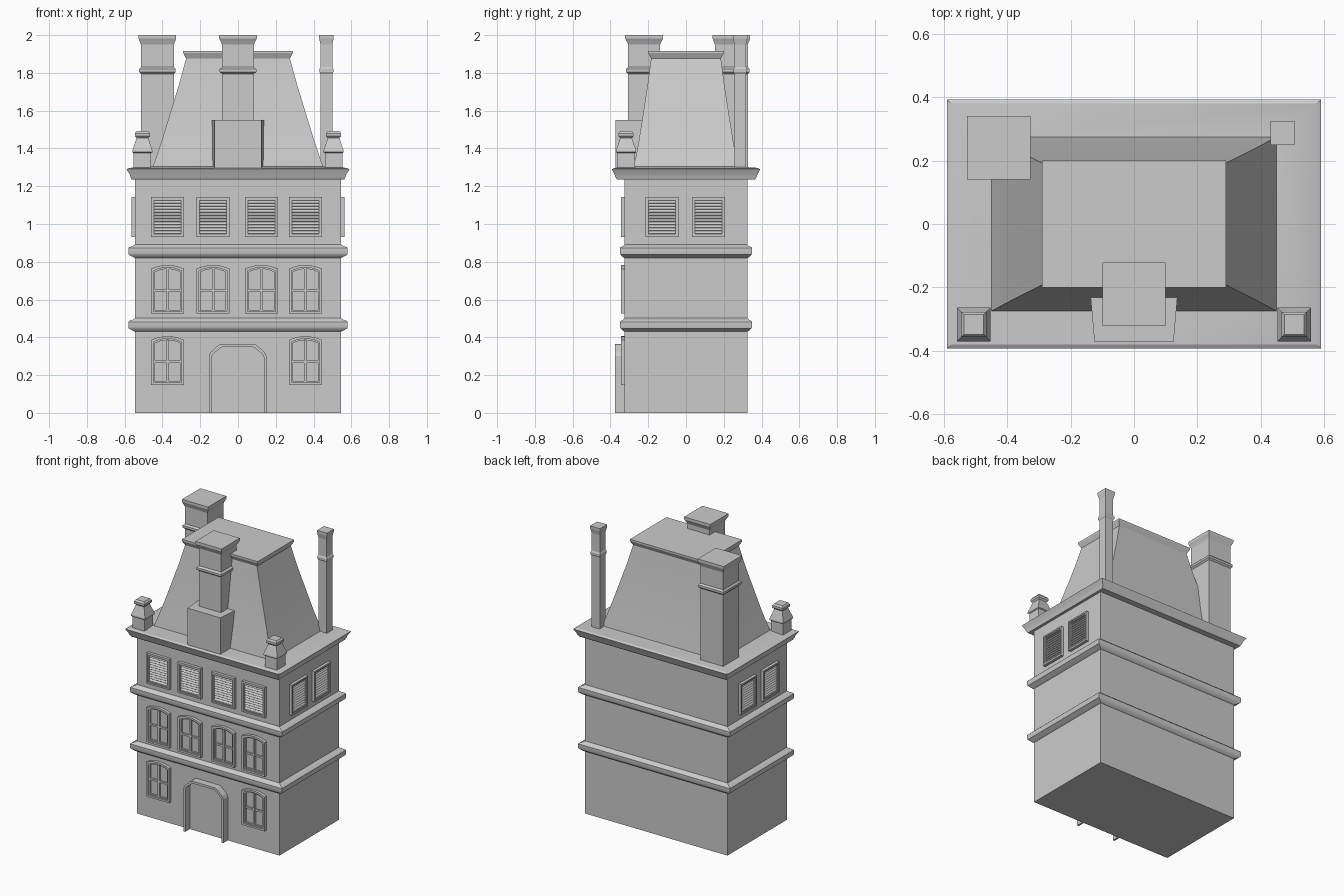
import bpy, bmesh, math
from mathutils import Matrix, Vector

if "Cube" in bpy.data.objects:
    bpy.data.objects.remove(bpy.data.objects["Cube"])


def finish(name, bm, matrix=None, smooth=None):
    bmesh.ops.recalc_face_normals(bm, faces=bm.faces)
    me = bpy.data.meshes.new(name)
    bm.to_mesh(me)
    bm.free()
    ob = bpy.data.objects.new(name, me)
    bpy.context.collection.objects.link(ob)
    if matrix:
        ob.matrix_world = matrix
    if smooth:
        bpy.ops.object.select_all(action='DESELECT')
        ob.select_set(True)
        bpy.context.view_layer.objects.active = ob
        bpy.ops.object.shade_smooth_by_angle(angle=math.radians(smooth))
    return ob


def loft(name, rings, cx=0, cy=0, smooth=None, bottom=True, top=True):
    """Stack of rectangles given as (half x, half y, z)."""
    bm = bmesh.new()
    loops = [[bm.verts.new((cx + sx * hx, cy + sy * hy, z))
              for sx, sy in ((-1, -1), (1, -1), (1, 1), (-1, 1))] for hx, hy, z in rings]
    for a, b in zip(loops, loops[1:]):
        for i in range(4):
            j = (i + 1) % 4
            bm.faces.new((a[i], a[j], b[j], b[i]))
    if bottom:
        bm.faces.new(loops[0][::-1])
    if top:
        bm.faces.new(loops[-1])
    return finish(name, bm, smooth=smooth)


def frame(bm, outer, inner, d0, d1, closed=True):
    """Flat surround between two outlines, standing from depth d0 to d1."""
    sec = [[bm.verts.new(p) for p in ((*o, d0), (*o, d1), (*i, d1), (*i, d0))]
           for o, i in zip(outer, inner)]
    n = len(sec)
    for k in range(n if closed else n - 1):
        a, b = sec[k], sec[(k + 1) % n]
        for i in range(3):
            bm.faces.new((a[i], b[i], b[i + 1], a[i + 1]))
    if not closed:
        bm.faces.new(sec[0])
        bm.faces.new(sec[-1])


def bar(bm, u, v, w, h, d0, d1, tilt=0):
    m = (Matrix.Translation((u, v, (d0 + d1) / 2)) @ Matrix.Rotation(tilt, 4, 'X')
         @ Matrix.Diagonal((w, h, d1 - d0, 1)))
    bmesh.ops.create_cube(bm, size=1, matrix=m)


def arch(hw, z0, z1, rise, n=8):
    pts = [(-hw, z0), (hw, z0)]
    for i in range(n + 1):
        t = 1 - 2 * i / n
        pts.append((hw * t, z1 - rise * t * t))
    return pts


def rect(hw, z0, z1):
    return [(-hw, z0), (hw, z0), (hw, z1), (-hw, z1)]


HX, HY = 0.545, 0.325


def wall(side, along, z=0):
    """Placement on a wall: local x along the wall, y up, z outward."""
    turn = {'front': 0, 'right': 90, 'left': -90}[side]
    dist = HY if side == 'front' else HX
    return (Matrix.Rotation(math.radians(turn), 4, 'Z')
            @ Matrix.Translation((along, -dist, z)) @ Matrix.Rotation(math.pi / 2, 4, 'X'))


# Walls with two string courses and the cornice, as one shell
prof = [(0, 0, 0)]
for z in (0.46, 0.85):
    prof += [(0, 0, z - .03), (.012, .01, z - .025), (.034, .022, z - .012), (.036, .025, z - .006),
             (.036, .025, z + .022), (.03, .02, z + .028), (.012, .008, z + .034), (0, 0, z + .042)]
prof += [(0, 0, 1.235), (.018, .04, 1.235), (.025, .05, 1.25), (.028, .053, 1.262),
         (.04, .063, 1.28), (.045, .067, 1.29)]
loft('walls', [(HX + a, HY + b, z) for a, b, z in prof], smooth=30, top=False)

# Mansard roof with flared eaves and flat lipped top
loft('roof', [(.59, .392, 1.29), (.575, .38, 1.297), (.45, .275, 1.305), (.404, .25, 1.44),
              (.358, .226, 1.59), (.312, .203, 1.74), (.275, .185, 1.875),
              (.29, .2, 1.905), (.29, .2, 1.917)], smooth=25, bottom=False)


# Chimneys
def chimney(name, cx, cy, s, cap, z0):
    o = (cap - s)
    loft(name, [(r, r, z) for r, z in (
        (s, z0), (s, 1.795), (s + o * .8, 1.805), (s + o * .8, 1.82), (s, 1.83), (s, 1.95),
        (s + o * .6, 1.97), (cap, 1.982), (cap, 2.0))], cx, cy)


chimney('back_chimney', -.427, .24, .087, .1, 1.29)
chimney('front_chimney', 0, -.222, .084, .1, 1.54)
chimney('thin_chimney', .468, .287, .031, .038, 1.29)

# Tapered chimney base standing on the front eaves
bm = bmesh.new()
foot = [bm.verts.new((x, y, 1.29)) for x, y in ((-.125, -.372), (.125, -.372), (.137, -.23), (-.137, -.23))]
face = bm.faces.new(foot)
up = bmesh.ops.extrude_face_region(bm, geom=[face])['geom']
bmesh.ops.translate(bm, vec=(0, 0, .26), verts=[v for v in up if isinstance(v, bmesh.types.BMVert)])
finish('chimney_base', bm)

# Corner pinnacles
for side, sx in (('left', -1), ('right', 1)):
    loft(side + '_pinnacle', [(r, r, z) for r, z in (
        (.046, 1.29), (.046, 1.375), (.053, 1.38), (.053, 1.39), (.031, 1.455),
        (.04, 1.465), (.04, 1.48), (.031, 1.492))], sx * .506, -.317)


# Arched casement windows
def window(name, m):
    bm = bmesh.new()
    frame(bm, arch(.0875, 0, .258, .02), arch(.074, .013, .245, .018), 0, .02)
    frame(bm, arch(.074, .013, .245, .018), arch(.066, .021, .237, .016), 0, .012)
    bar(bm, 0, .128, .013, .216, -.002, .012)
    bar(bm, 0, .123, .134, .012, -.002, .011)
    finish(name, bm, m)


# Louvred shutters
def louvre(name, m):
    bm = bmesh.new()
    frame(bm, rect(.0875, 0, .212), rect(.078, .01, .202), 0, .02)
    frame(bm, rect(.078, .01, .202), rect(.071, .017, .195), 0, .015)
    n = 11
    for i in range(n):
        bar(bm, 0, .017 + .178 * (i + .5) / n, .143, .015, .004, .0075, math.radians(-35))
    finish(name, bm, m)


cols = (-.373, -.132, .124, .357)
for i, x in enumerate(cols):
    if i in (0, 3):
        window(f'ground_window_{i}', wall('front', x, .148))
    window(f'first_floor_window_{i}', wall('front', x, .525))
    louvre(f'front_louvre_{i}', wall('front', x, .93))
for i, y in enumerate((-.127, .119)):
    louvre(f'right_louvre_{i}', wall('right', y, .93))
    louvre(f'left_louvre_{i}', wall('left', -y, .93))

# Door surround
bm = bmesh.new()
half_out = [(-.152, 0), (-.152, .302), (-.142, .322), (-.1, .36), (-.085, .365)]
half_in = [(-.139, 0), (-.139, .296), (-.13, .312), (-.09, .345), (-.078, .349)]
mirror = lambda h: h + [(-x, z) for x, z in reversed(h)]
frame(bm, mirror(half_out), mirror(half_in), 0, .05, closed=False)
finish('door_surround', bm, wall('front', -.002))
